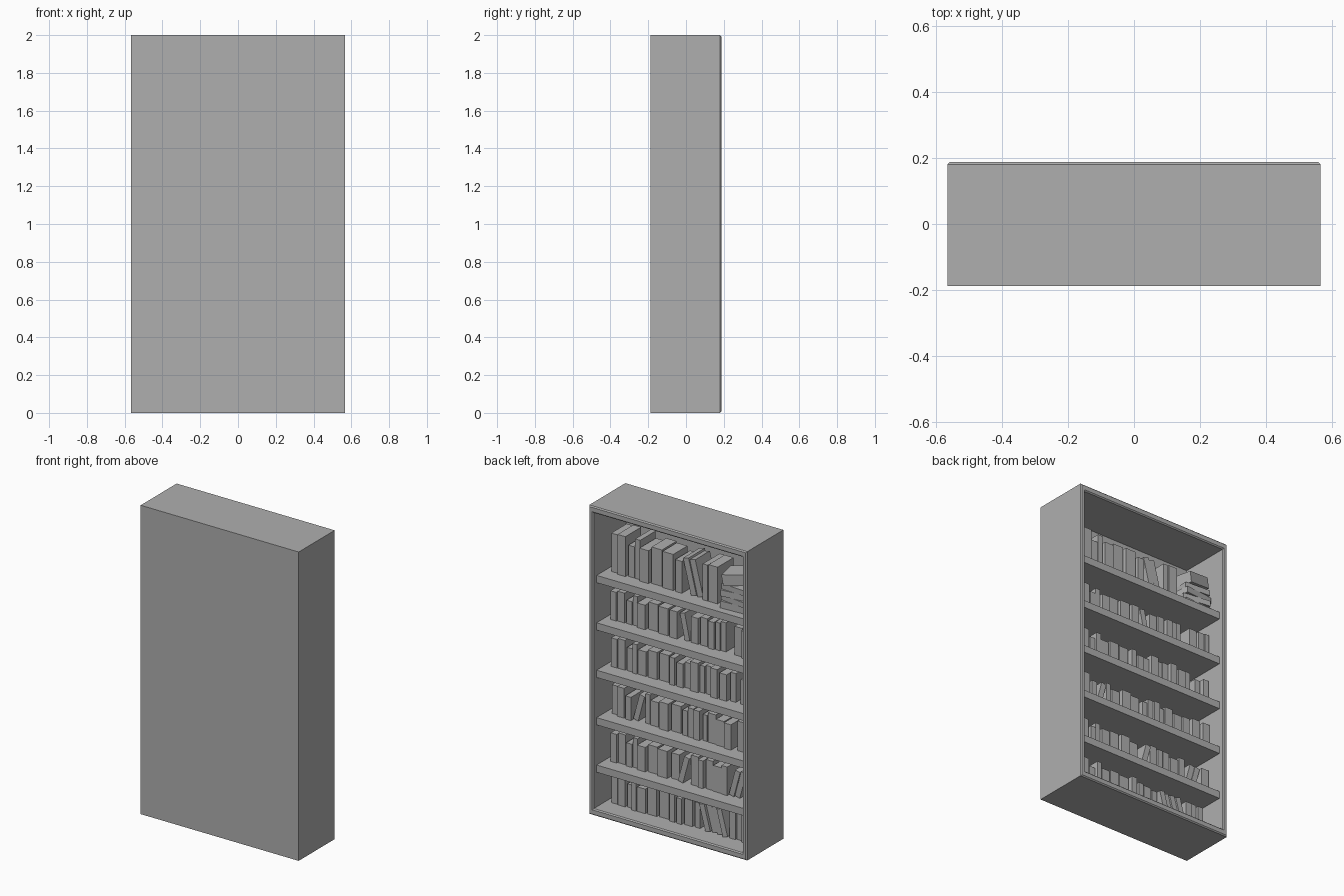
import bpy, bmesh, math, random
from mathutils import Matrix, Vector

if "Cube" in bpy.data.objects:
    bpy.data.objects.remove(bpy.data.objects["Cube"])

random.seed(4)
W, D, H = 1.132, 0.375, 2.0     # outer size
T, TZ = 0.032, 0.042            # frame thickness at the sides, top and bottom
BACK = -0.15                    # inner face of the back panel

# One dark grey for the whole piece
grey = bpy.data.materials.new("dark_grey")
grey.diffuse_color = (0.43, 0.43, 0.43, 1)
grey.use_nodes = True
grey.node_tree.nodes["Principled BSDF"].inputs["Base Color"].default_value = grey.diffuse_color


def finish(bm, name):
    me = bpy.data.meshes.new(name)
    bmesh.ops.recalc_face_normals(bm, faces=bm.faces)
    bm.to_mesh(me)
    bm.free()
    me.materials.append(grey)
    ob = bpy.data.objects.new(name, me)
    bpy.context.collection.objects.link(ob)
    return ob


def add_box(bm, lo, hi, turn=Matrix()):
    lo, hi = Vector(lo), Vector(hi)
    m = Matrix.Translation((lo + hi) / 2) @ Matrix.Diagonal((*(hi - lo), 1))
    bmesh.ops.create_cube(bm, size=1, matrix=turn @ m)


# Cabinet: solid box hollowed from the open side, rim edges chamfered
bm = bmesh.new()
add_box(bm, (-W / 2, -D / 2, 0), (W / 2, D / 2, H))
face = max(bm.faces, key=lambda f: f.calc_center_median().y)
bmesh.ops.inset_region(bm, faces=[face], thickness=T, use_even_offset=True)
for v in face.verts:
    v.co.z = TZ if v.co.z < 1 else H - TZ
inner = bmesh.ops.extrude_discrete_faces(bm, faces=[face])['faces'][0]
for v in inner.verts:
    v.co.y = BACK
rim = [e for e in bm.edges if all(v.co.y > D / 2 - 1e-4 for v in e.verts)
       and len(e.link_faces) == 2 and e.calc_face_angle(0) > 1]
bmesh.ops.bevel(bm, geom=rim, offset=0.007, segments=1, affect='EDGES')
finish(bm, "cabinet")

# Shelves
shelf_tops = [0.313 + 0.307 * i for i in range(5)]
for i, z in enumerate(shelf_tops):
    bm = bmesh.new()
    add_box(bm, (-W / 2 + T, BACK, z - 0.047), (W / 2 - T, 0.152, z))
    finish(bm, f"shelf_{i + 1}")


def add_book(bm, x, z, w, h, lean=0.0, k=1.0):
    """Upright book whose +x side stands at x; lean > 0 tips it towards +x."""
    front = 0.06 + random.uniform(-0.012, 0.012)
    depth = random.uniform(0.12, 0.155) * k
    pivot = x if lean >= 0 else x - w
    p = Matrix.Translation((pivot, 0, z))
    turn = p @ Matrix.Rotation(lean, 4, 'Y') @ p.inverted()
    add_box(bm, (x - w, max(front - depth, BACK), z), (x, front, z + h), turn)


# First books, alike on every shelf: width, height, gap after
START = [(.042, .175, .006), (.05, .182, .012), (.04, .142, .004), (.032, .18, .006),
         (.058, .15, .012), (.066, .166, .012), (.068, .165, .016)]


def book_row(name, z, leans=(), end=-0.53, gaps=(), k=1.0, hk=1.06):
    """leans: (x, count, degrees), gaps: (x, size), both in order of falling x."""
    bm = bmesh.new()
    x, leans, gaps, start = 0.495, list(leans), list(gaps), list(START)
    while True:
        if gaps and x < gaps[0][0]:
            x -= gaps.pop(0)[1]
        if leans and x < leans[0][0]:
            _, n, deg = leans.pop(0)
            a = math.radians(deg)
            w, h = 0.036 * k, 0.165 * hk
            run = h * math.sin(abs(a))
            if a > 0:
                x -= run
            for _ in range(n):
                add_book(bm, x, z, w, h, a, k)
                x -= w / math.cos(a) + 0.004
            if a < 0:
                x -= run
            continue
        if start:
            w, h, gap = start.pop(0)
        else:
            w, h = random.uniform(.03, .06), random.uniform(.145, .182)
            gap = random.choice((.003, .006, .014))
        w *= k
        if x - w < end:
            break
        add_book(bm, x, z, w, h * hk, 0, k)
        x -= w + gap
    finish(bm, name)


# Book rows, bottom to top
book_row("books_row_1", TZ, leans=[(-0.13, 4, 15)])
book_row("books_row_2", shelf_tops[0], leans=[(0.03, 1, -15), (-0.32, 2, -15)])
book_row("books_row_3", shelf_tops[1], leans=[(0.38, 1, -15)], gaps=[(-0.36, .03)])
book_row("books_row_4", shelf_tops[2], gaps=[(-0.36, .03)])
book_row("books_row_5", shelf_tops[3], leans=[(0.02, 1, 12)], gaps=[(-0.3, .05)])
book_row("books_row_6", shelf_tops[4], leans=[(0.02, 2, 14)], end=-0.31, k=1.12, hk=1.42)

# Pile of lying books at the end of the top shelf
bm = bmesh.new()
z = shelf_tops[4]
for w, h, yaw, tilt in [(.2, .045, 3, 0), (.19, .035, -8, 0), (.2, .04, 6, 0),
                        (.18, .035, -4, 0), (.17, .07, 12, 10)]:
    lift = w / 2 * math.sin(math.radians(tilt))
    turn = (Matrix.Translation((-.415, .03, z + lift))
            @ Matrix.Rotation(math.radians(yaw), 4, 'Z')
            @ Matrix.Rotation(math.radians(tilt), 4, 'Y'))
    add_box(bm, (-w / 2, -.07, 0), (w / 2, .07, h), turn)
    z += h
finish(bm, "book_pile")
